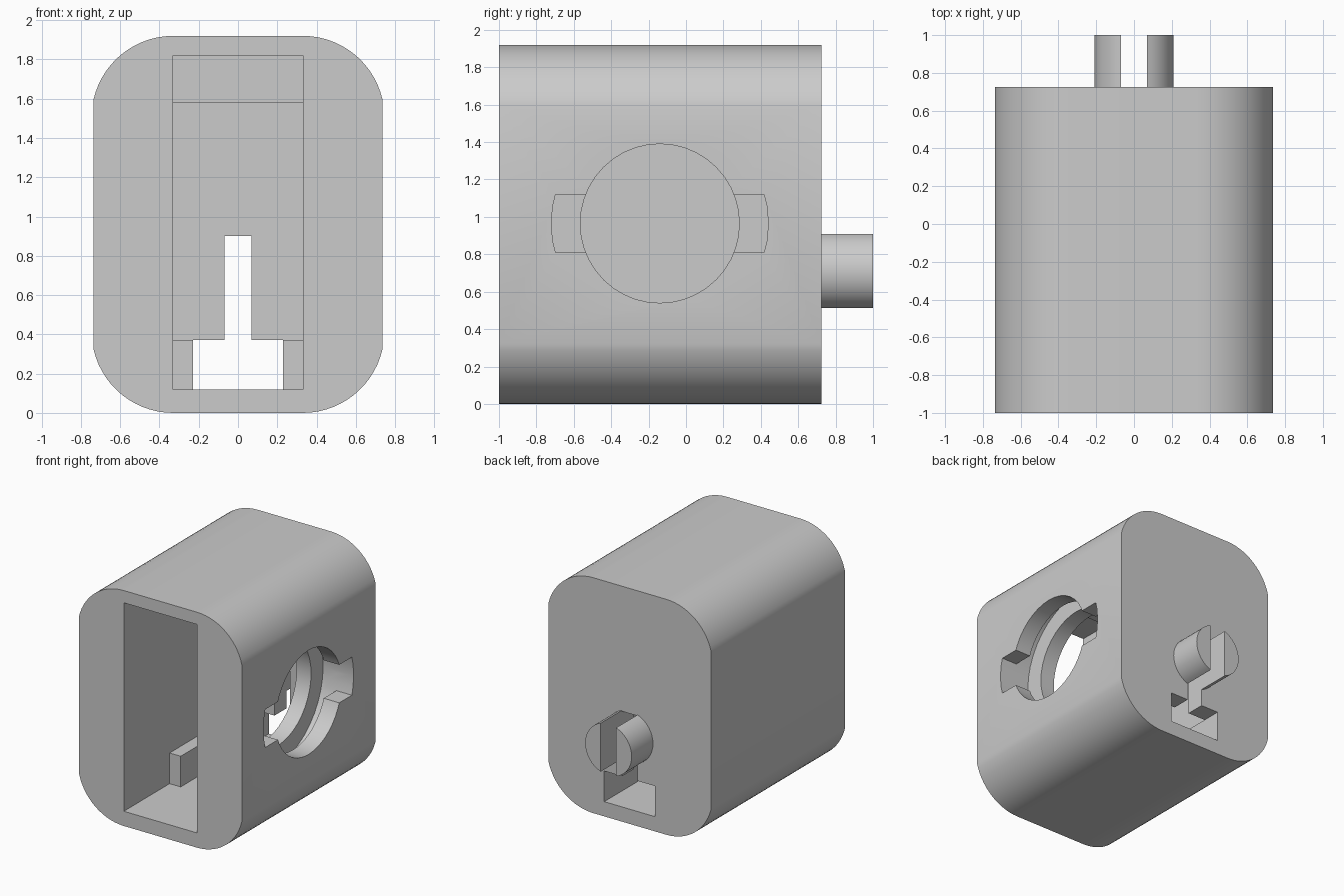
import bpy, bmesh
from math import pi, sin, cos, asin
from mathutils import Matrix

if "Cube" in bpy.data.objects:
    bpy.data.objects.remove(bpy.data.objects["Cube"])

grey = bpy.data.materials.new("light_grey")
grey.use_nodes = True
colour = (0.6, 0.6, 0.6, 1)
grey.diffuse_color = colour
grey.node_tree.nodes["Principled BSDF"].inputs["Base Color"].default_value = colour


def to_object(name, bm):
    bmesh.ops.recalc_face_normals(bm, faces=bm.faces)
    mesh = bpy.data.meshes.new(name)
    bm.to_mesh(mesh)
    bm.free()
    mesh.materials.append(grey)
    obj = bpy.data.objects.new(name, mesh)
    bpy.context.collection.objects.link(obj)
    return obj


def box(name, x, y, z):
    bm = bmesh.new()
    bmesh.ops.create_cube(bm, size=1)
    for v in bm.verts:
        v.co = [lo + (c + 0.5) * (hi - lo) for c, (lo, hi) in zip(v.co, (x, y, z))]
    return to_object(name, bm)


def cylinder(name, radius, axis, span, centre, sides=40):
    """Cylinder along axis X or Y; centre holds the other two coordinates."""
    bm = bmesh.new()
    bmesh.ops.create_cone(bm, cap_ends=True, segments=sides, radius1=radius,
                          radius2=radius, depth=span[1] - span[0])
    mid = sum(span) / 2
    if axis == "X":
        turn, place = Matrix.Rotation(pi / 2, 4, "Y"), (mid, *centre)
    else:
        turn, place = Matrix.Rotation(pi / 2, 4, "X"), (centre[0], mid, centre[1])
    bm.transform(Matrix.Translation(place) @ turn)
    return to_object(name, bm)


def boolean(target, tool, operation="DIFFERENCE"):
    mod = target.modifiers.new("cut", "BOOLEAN")
    mod.operation = operation
    mod.solver = "EXACT"
    mod.object = tool
    bpy.context.view_layer.objects.active = target
    bpy.ops.object.modifier_apply(modifier=mod.name)
    bpy.data.objects.remove(tool)


# Housing: rounded profile extruded from front to back
HALF_W, HEIGHT, FRONT, BACK = 0.735, 1.92, -1.0, 0.725
FLAT, R = 0.33, 0.416
sweep = asin((HALF_W - FLAT) / R)
arc = [(FLAT + R * sin(sweep * i / 14), HEIGHT / 2 - R + R * cos(sweep * i / 14))
       for i in range(15)]
right = arc + [(x, -z) for x, z in reversed(arc)]
outline = right + [(-x, z) for x, z in reversed(right)]
bm = bmesh.new()
face = bm.faces.new([bm.verts.new((x, FRONT, z + HEIGHT / 2)) for x, z in outline])
ext = bmesh.ops.extrude_face_region(bm, geom=[face])
bmesh.ops.translate(bm, vec=(0, BACK - FRONT, 0),
                    verts=[g for g in ext["geom"] if isinstance(g, bmesh.types.BMVert)])
housing = to_object("housing", bm)

# Front opening, inner chamber, floor channel and rear slot
for x, y, z in (
    (0.33, (-1.2, -0.41), (0.12, 1.82)),
    (0.33, (-0.6, 0.57), (0.37, 1.58)),
    (0.23, (-0.6, 1.2), (0.12, 0.37)),
    (0.07, (0.4, 1.2), (0.3, 0.9)),
):
    boolean(housing, box("cutter", (-x, x), y, z))

# Side port: round hole, locking groove behind the lip, two entry notches
PORT, HOLE_R, GROOVE_R = (-0.14, 0.965), 0.425, 0.58
boolean(housing, cylinder("cutter", HOLE_R, "X", (0.2, 0.9), PORT))
boolean(housing, cylinder("cutter", GROOVE_R, "X", (0.46, 0.595), PORT))
notch = cylinder("cutter", GROOVE_R, "X", (0.5, 0.9), PORT)
boolean(notch, box("cutter", (0.4, 1), (-1, 1), (0.81, 1.12)), "INTERSECT")
boolean(housing, notch)

# Split round stub on the back
stub = cylinder("rear_stub", 0.21, "Y", (0.715, 1.0), (0, 0.71))
boolean(stub, box("cutter", (-0.07, 0.07), (0.5, 1.2), (0.3, 1.2)))

for obj in (housing, stub):
    bpy.ops.object.select_all(action="DESELECT")
    obj.select_set(True)
    bpy.context.view_layer.objects.active = obj
    bpy.ops.object.shade_smooth_by_angle(angle=pi / 9)
